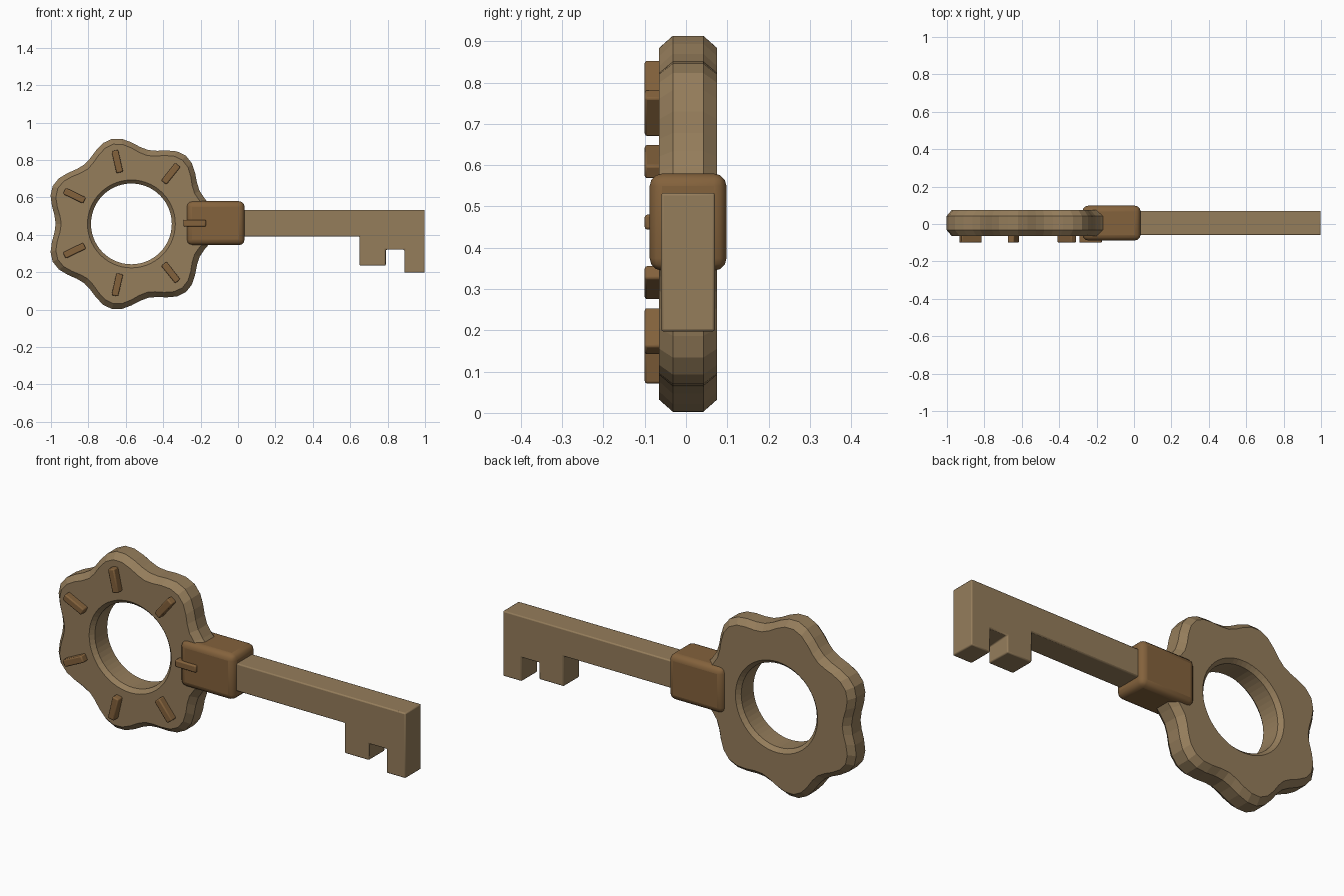
import bpy, bmesh, math

if "Cube" in bpy.data.objects:
    bpy.data.objects.remove(bpy.data.objects["Cube"])

CX, CZ, CY = -0.57, 0.458, 0.005   # centre of the bow
LOBES, SEG = 7, 56


def material(name, rgb):
    m = bpy.data.materials.new(name)
    m.diffuse_color = (*rgb, 1)
    m.use_nodes = True
    m.node_tree.nodes["Principled BSDF"].inputs["Base Color"].default_value = m.diffuse_color
    return m


bronze = material("bronze", (0.30, 0.205, 0.105))
brown = material("brown", (0.23, 0.122, 0.045))


def make(name, bm, mat, bevel=0, segments=2):
    bmesh.ops.recalc_face_normals(bm, faces=bm.faces)
    me = bpy.data.meshes.new(name)
    bm.to_mesh(me)
    bm.free()
    me.materials.append(mat)
    ob = bpy.data.objects.new(name, me)
    bpy.context.collection.objects.link(ob)
    if bevel:
        b = ob.modifiers.new("bevel", 'BEVEL')
        b.width, b.segments, b.limit_method = bevel, segments, 'ANGLE'
        bpy.context.view_layer.objects.active = ob
        ob.select_set(True)
        bpy.ops.object.shade_smooth_by_angle(angle=math.radians(35))
        ob.select_set(False)
    return ob


def box(name, center, size, mat, bevel, segments=2, turn=0):
    bm = bmesh.new()
    bmesh.ops.create_cube(bm, size=1)
    for v in bm.verts:
        v.co = [c * s for c, s in zip(v.co, size)]
    ob = make(name, bm, mat, bevel, segments)
    ob.location = center
    ob.rotation_euler = (0, -turn, 0)
    return ob


# Bow: wavy chamfered ring, swept as a closed cross-section (is_outer, radius offset, y)
section = [(1, -0.03, -0.07), (1, 0, -0.037), (1, 0, 0.037), (1, -0.03, 0.07),
           (0, 0.235, 0.07), (0, 0.216, 0.05), (0, 0.216, -0.05), (0, 0.235, -0.07)]
bm = bmesh.new()
rings = []
for outer, off, y in section:
    ring = []
    for i in range(SEG):
        a = math.tau * i / SEG
        r = off + (0.436 + 0.031 * math.cos(LOBES * a) if outer else 0)
        ring.append(bm.verts.new((CX + r * math.cos(a), CY + y, CZ + r * math.sin(a))))
    rings.append(ring)
for k, ring in enumerate(rings):
    nxt = rings[(k + 1) % len(rings)]
    for i in range(SEG):
        j = (i + 1) % SEG
        bm.faces.new((ring[i], ring[j], nxt[j], nxt[i]))
make("bow", bm, bronze)

# Shaft with two teeth: extruded side profile
profile = [(0, 0.39), (0.65, 0.39), (0.65, 0.235), (0.79, 0.235), (0.79, 0.32),
           (0.89, 0.32), (0.89, 0.197), (0.998, 0.197), (0.998, 0.533), (0, 0.533)]
bm = bmesh.new()
face = bm.faces.new([bm.verts.new((x, CY - 0.065, z)) for x, z in profile])
ext = bmesh.ops.extrude_face_region(bm, geom=[face])
for g in ext["geom"]:
    if isinstance(g, bmesh.types.BMVert):
        g.co.y += 0.13
make("shaft_and_teeth", bm, bronze, 0.006)

# Collar joining bow and shaft
box("collar", (-0.12, CY, 0.462), (0.31, 0.186, 0.235), brown, 0.03, 3)

# Raised marks, one per lobe
for i in range(LOBES):
    a = math.tau * i / LOBES
    box(f"mark_{i + 1}", (CX + 0.338 * math.cos(a), -0.075, CZ + 0.004 + 0.338 * math.sin(a)),
        (0.12, 0.05, 0.036), brown, 0.006, 2, a)
